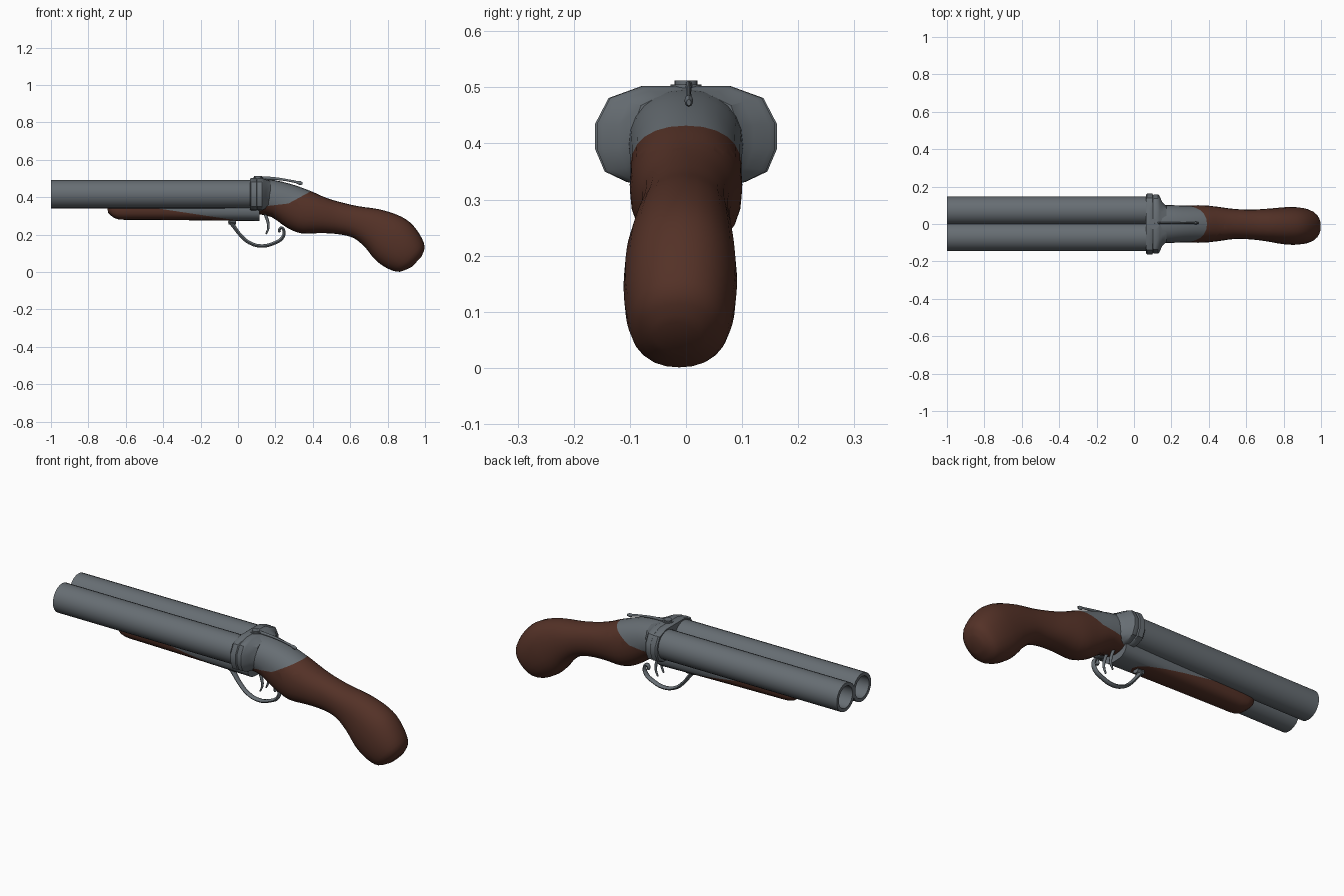
import bpy, bmesh, math
from mathutils import Vector

if "Cube" in bpy.data.objects:
    bpy.data.objects.remove(bpy.data.objects["Cube"])


def material(name, rgb):
    m = bpy.data.materials.new(name)
    m.diffuse_color = (*rgb, 1)
    m.use_nodes = True
    m.node_tree.nodes["Principled BSDF"].inputs["Base Color"].default_value = m.diffuse_color
    return m


METAL = material("gunmetal grey", (0.135, 0.155, 0.172))
WOOD = material("dark walnut", (0.088, 0.031, 0.020))


def finish(bm, name, mats, angle=40):
    bmesh.ops.recalc_face_normals(bm, faces=bm.faces)
    me = bpy.data.meshes.new(name)
    bm.to_mesh(me)
    bm.free()
    for m in mats:
        me.materials.append(m)
    ob = bpy.data.objects.new(name, me)
    bpy.context.collection.objects.link(ob)
    smooth(ob, angle)
    return ob


def smooth(ob, angle):
    bpy.ops.object.select_all(action='DESELECT')
    ob.select_set(True)
    bpy.context.view_layer.objects.active = ob
    bpy.ops.object.shade_smooth_by_angle(angle=math.radians(angle))


def loft(rings, closed=False):
    """Bridge rings of points; cap the ends unless the rings form a loop."""
    bm = bmesh.new()
    vs = [[bm.verts.new(p) for p in r] for r in rings]
    n = len(vs[0])
    pairs = list(zip(vs, vs[1:])) + ([(vs[-1], vs[0])] if closed else [])
    for a, b in pairs:
        for i in range(n):
            j = (i + 1) % n
            bm.faces.new((a[i], a[j], b[j], b[i]))
    if not closed:
        bm.faces.new(vs[0])
        bm.faces.new(vs[-1])
    return bm


def refine(rows, steps):
    """Catmull-Rom interpolation of station rows."""
    out = []
    for i in range(len(rows) - 1):
        p0, p1, p2 = rows[max(i - 1, 0)], rows[i], rows[i + 1]
        p3 = rows[min(i + 2, len(rows) - 1)]
        for s in range(steps):
            t = s / steps
            out.append([0.5 * (2 * b + (c - a) * t + (2 * a - 5 * b + 4 * c - d) * t * t
                               + (3 * b - a - 3 * c + d) * t ** 3)
                        for a, b, c, d in zip(p0, p1, p2, p3)])
    return out + [rows[-1]]


def oval(row, sides=24, power=0.9):
    """Cross-section between a top point and a bottom point."""
    tx, tz, bx, bz, w, cy = row
    pts = []
    for k in range(sides):
        a = 2 * math.pi * k / sides
        c = math.copysign(abs(math.cos(a)) ** power, math.cos(a))
        s = math.copysign(abs(math.sin(a)) ** power, math.sin(a))
        pts.append(Vector(((tx + bx) / 2 + (tx - bx) / 2 * c, cy + w * s,
                           (tz + bz) / 2 + (tz - bz) / 2 * c)))
    return pts


def split_wood(bm, line):
    """Cut along a line in the side view; faces below it become wood (slot 1)."""
    for (x0, z0), (x1, z1) in zip(line, line[1:]):
        bmesh.ops.bisect_plane(bm, geom=bm.verts[:] + bm.edges[:] + bm.faces[:],
                               plane_co=(x0, 0, z0), plane_no=(z0 - z1, 0, x1 - x0))
    return bm


def line_z(line, i, x):
    (x0, z0), (x1, z1) = line[i], line[i + 1]
    return z0 + (z1 - z0) * (x - x0) / (x1 - x0)


def tube(name, pts, radius, flat=1.0, cy=0.0):
    """Bent rod through points (x, z, relative radius), flattened in y."""
    cu = bpy.data.curves.new(name, 'CURVE')
    cu.dimensions = '3D'
    cu.bevel_depth, cu.bevel_resolution, cu.resolution_u = radius, 2, 5
    cu.use_fill_caps = True
    sp = cu.splines.new('BEZIER')
    sp.bezier_points.add(len(pts) - 1)
    for bp, (x, z, r) in zip(sp.bezier_points, pts):
        bp.co = (x, 0, z)
        bp.radius = r
        bp.handle_left_type = bp.handle_right_type = 'AUTO'
    ob = bpy.data.objects.new(name, cu)
    bpy.context.collection.objects.link(ob)
    bpy.ops.object.select_all(action='DESELECT')
    ob.select_set(True)
    bpy.context.view_layer.objects.active = ob
    bpy.ops.object.convert(target='MESH')
    ob = bpy.context.view_layer.objects.active
    for v in ob.data.vertices:
        v.co.y = v.co.y * flat + cy
    ob.data.materials.clear()
    ob.data.materials.append(METAL)
    smooth(ob, 50)


# Twin barrels: outer wall, muzzle ring and bore
def circle(x, y, r, n=24):
    return [Vector((x, y + r * math.cos(2 * math.pi * k / n), 0.416 + r * math.sin(2 * math.pi * k / n)))
            for k in range(n)]


for side, y in (("left", -0.069), ("right", 0.071)):
    finish(loft([circle(0.09, y, 0.076), circle(-1, y, 0.076),
                 circle(-1, y, 0.058), circle(0.08, y, 0.058)]), side + "_barrel", [METAL])

# Breech collar: wide faceted block narrowing into the receiver
half = [(0.0, 0.502), (0.08, 0.502), (0.138, 0.481), (0.162, 0.435), (0.162, 0.39),
        (0.145, 0.35), (0.105, 0.331), (0.0, 0.325)]
outline = half + [(-y, z) for y, z in half[-2:0:-1]]
stations = [(0.063, 0.96, 0.96), (0.07, 1, 1), (0.098, 1, 1), (0.102, 0.96, 0.97),
            (0.108, 0.98, 1), (0.128, 0.98, 1), (0.137, 0.92, 0.95), (0.150, 0.74, 0.9), (0.175, 0.58, 0.8)]
finish(loft([[Vector((x, y * sy, 0.415 + (z - 0.415) * sz)) for y, z in outline]
             for x, sy, sz in stations]), "breech_collar", [METAL], 35)

# Receiver and pistol grip: one loft, metal above the cut line and wood below
grip = [(0.10, 0.500, 0.10, 0.310, 0.104, 0), (0.20, 0.490, 0.18, 0.293, 0.101, 0),
        (0.30, 0.465, 0.26, 0.238, 0.099, 0), (0.40, 0.428, 0.34, 0.206, 0.100, 0),
        (0.46, 0.401, 0.45, 0.208, 0.091, 0), (0.53, 0.378, 0.55, 0.200, 0.080, 0),
        (0.64, 0.352, 0.625, 0.178, 0.080, -0.003), (0.75, 0.336, 0.685, 0.125, 0.088, -0.006),
        (0.85, 0.306, 0.72, 0.080, 0.097, -0.009), (0.92, 0.265, 0.76, 0.043, 0.101, -0.010),
        (0.972, 0.200, 0.81, 0.014, 0.097, -0.011), (0.998, 0.135, 0.865, 0.001, 0.080, -0.012),
        (0.980, 0.080, 0.93, 0.028, 0.040, -0.014)]
seam = [(0.10, 0.346), (0.27, 0.366), (0.40, 0.437)]
bm = split_wood(loft([oval(r) for r in refine(grip, 3)]), seam)
for f in bm.faces:
    c = f.calc_center_median()
    f.material_index = int(c.z < max(line_z(seam, 0, c.x), line_z(seam, 1, c.x)))
finish(bm, "receiver_and_grip", [METAL, WOOD], 60)

# Fore-end under the barrels: wooden wedge with a metal upper and rear
fore = [(-0.70, 0.36, -0.695, 0.318, 0.036, 0), (-0.69, 0.37, -0.675, 0.298, 0.050, 0),
        (-0.66, 0.38, -0.640, 0.281, 0.060, 0), (-0.55, 0.39, -0.55, 0.279, 0.065, 0),
        (-0.30, 0.39, -0.30, 0.277, 0.070, 0), (-0.05, 0.39, -0.05, 0.274, 0.076, 0),
        (0.115, 0.39, 0.115, 0.272, 0.082, 0)]
seam2 = [(-0.445, 0.342), (0.02, 0.272)]
bm = split_wood(loft([oval(r, 20, 0.8) for r in refine(fore, 2)]), seam2)
for f in bm.faces:
    c = f.calc_center_median()
    f.material_index = int(c.z < line_z(seam2, 0, c.x))
finish(bm, "fore_end", [METAL, WOOD], 50)

# Trigger guard with curled tail, and its front anchor
tube("trigger_guard", [(-0.045, 0.275, 1.3), (-0.02, 0.24, 1.1), (0.015, 0.195, 1), (0.06, 0.157, 1),
                       (0.125, 0.139, 1), (0.195, 0.155, 1), (0.237, 0.183, 1), (0.245, 0.220, 0.9),
                       (0.232, 0.236, 0.8), (0.221, 0.224, 0.8), (0.223, 0.212, 0.7)], 0.009, 1.5)
tube("guard_anchor", [(-0.05, 0.268, 1), (-0.01, 0.268, 1)], 0.013, 1.4)

# Two triggers side by side
for side, y in (("left", -0.025), ("right", 0.025)):
    tube(side + "_trigger", [(0.145, 0.31, 1.2), (0.160, 0.265, 1.1), (0.162, 0.235, 0.9),
                             (0.150, 0.203, 0.6)], 0.007, 1.0, y)

# Top lever with round pivot button and knob
bm = bmesh.new()
bmesh.ops.create_cone(bm, cap_ends=True, segments=16, radius1=0.028, radius2=0.028, depth=0.036)
bmesh.ops.bevel(bm, geom=[e for e in bm.edges if all(v.co.z > 0 for v in e.verts)],
                offset=0.007, segments=2, affect='EDGES')
bmesh.ops.translate(bm, verts=bm.verts, vec=(0.107, 0, 0.494))
finish(bm, "lever_button", [METAL])
tube("top_lever", [(0.11, 0.503, 1.3), (0.19, 0.500, 1), (0.26, 0.491, 0.8), (0.315, 0.480, 0.9),
                   (0.330, 0.476, 1.5), (0.345, 0.473, 0.8)], 0.0075, 0.7, 0.005)
